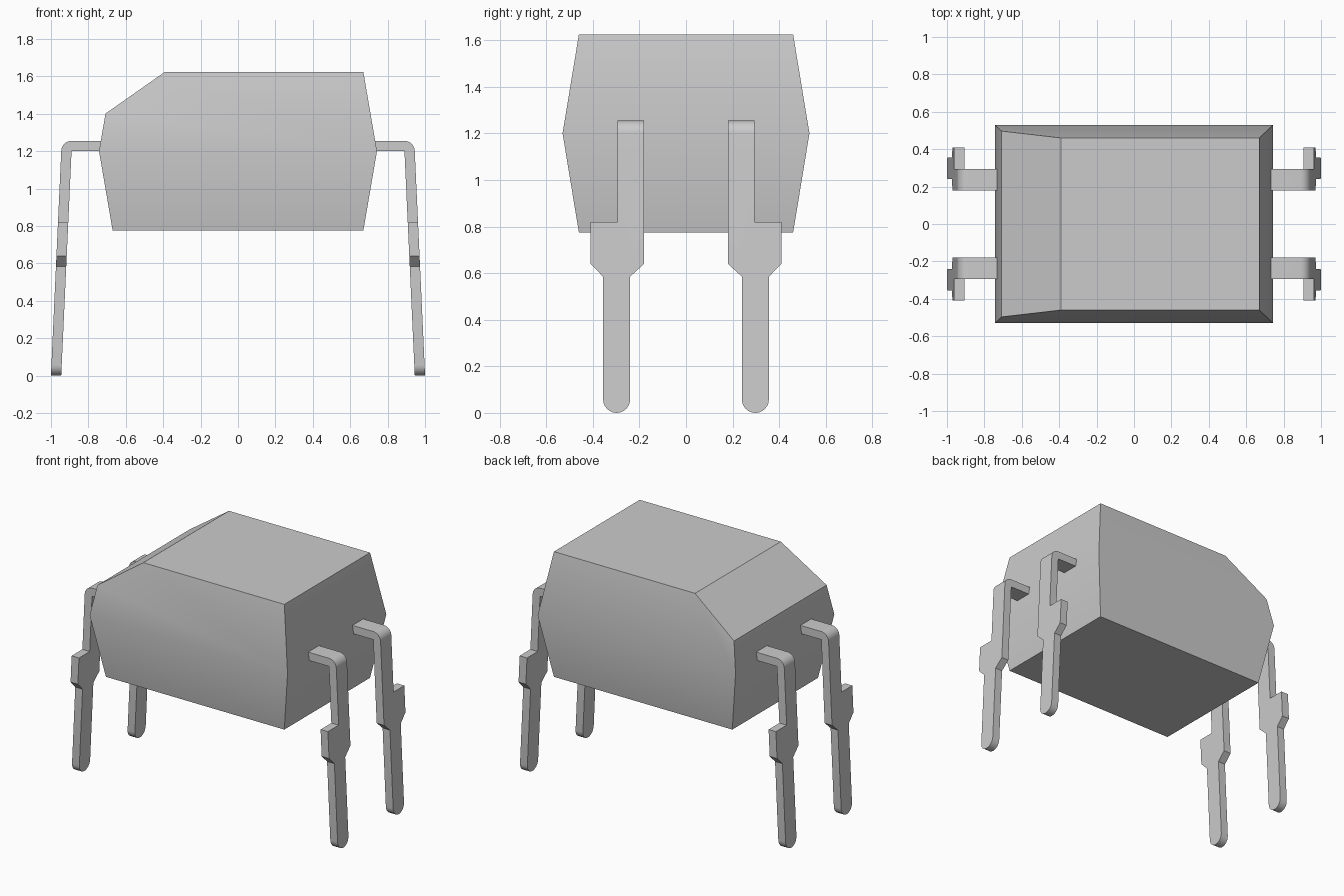
import bpy, bmesh, math
from mathutils import Vector

cube = bpy.data.objects.get("Cube")
if cube:
    bpy.data.objects.remove(cube, do_unlink=True)

grey = bpy.data.materials.new("plain_grey")
grey.use_nodes = True
grey.diffuse_color = (0.6, 0.6, 0.6, 1)
grey.node_tree.nodes["Principled BSDF"].inputs["Base Color"].default_value = grey.diffuse_color


def finish(name, bm):
    """Turn a bmesh into a smooth-shaded object that keeps its sharp edges."""
    bmesh.ops.recalc_face_normals(bm, faces=bm.faces)
    mesh = bpy.data.meshes.new(name)
    bm.to_mesh(mesh)
    bm.free()
    mesh.materials.append(grey)
    mesh.shade_smooth()
    mesh.set_sharp_from_angle(angle=math.radians(30))
    obj = bpy.data.objects.new(name, mesh)
    bpy.context.collection.objects.link(obj)
    return obj


def prism(bm, near, far):
    """Bridge two matching outlines into a closed solid."""
    a = [bm.verts.new(p) for p in near]
    b = [bm.verts.new(p) for p in far]
    bm.faces.new(a)
    bm.faces.new(b[::-1])
    for i in range(len(a)):
        j = (i + 1) % len(a)
        bm.faces.new((a[j], a[i], b[i], b[j]))


# Body: three stacked rectangles, widest at the middle
bm = bmesh.new()
rings = []
for x, y, z in ((0.67, 0.46, 0.775), (0.743, 0.53, 1.2), (0.67, 0.46, 1.625)):
    rings.append([bm.verts.new((sx * x, sy * y, z))
                  for sx, sy in ((-1, -1), (1, -1), (1, 1), (-1, 1))])
bm.faces.new(rings[0])
bm.faces.new(rings[2])
for low, high in zip(rings, rings[1:]):
    for i in range(4):
        j = (i + 1) % 4
        bm.faces.new((low[i], low[j], high[j], high[i]))

# Sloped cut along the upper right end
cut = bmesh.ops.bisect_plane(
    bm, geom=bm.verts[:] + bm.edges[:] + bm.faces[:], dist=0.0001,
    plane_co=Vector((-0.39, 0, 1.625)), plane_no=Vector((-0.225, 0, 0.32)), clear_outer=True)
bmesh.ops.contextual_create(bm, geom=[e for e in cut["geom_cut"] if isinstance(e, bmesh.types.BMEdge)])
finish("body", bm)

# Lead measurements
THICK, BEND_X, BEND_Z = 0.055, 0.89, 1.2
IN_Y, OUT_Y, WIDE_Y = 0.18, 0.295, 0.41
TIP_Y, TIP_R = 0.298, 0.058


def lead(name, sx, sy):
    bm = bmesh.new()

    # Leaning blade with a wide shoulder and a round tip
    outline = [(IN_Y, BEND_Z), (OUT_Y, BEND_Z), (OUT_Y, 0.82), (WIDE_Y, 0.82), (WIDE_Y, 0.64),
               (TIP_Y + TIP_R, 0.585)]
    for i in range(13):
        t = math.pi * i / 12
        outline.append((TIP_Y + TIP_R * math.cos(t), TIP_R - TIP_R * math.sin(t)))
    outline += [(TIP_Y - TIP_R, 0.585), (IN_Y, 0.64)]

    def blade(offset):
        return [(sx * (BEND_X + offset + (BEND_Z - z) * 0.046), sy * y, z) for y, z in outline]
    prism(bm, blade(0), blade(THICK))

    # Arm running into the body, rounded over the bend
    arm = [(0.7, BEND_Z), (BEND_X, BEND_Z)]
    for i in range(9):
        t = math.pi / 2 * i / 8
        arm.append((BEND_X + THICK * math.cos(t), BEND_Z + THICK * math.sin(t)))
    arm.append((0.7, BEND_Z + THICK))
    prism(bm, *[[(sx * x, sy * y, z) for x, z in arm] for y in (IN_Y, OUT_Y)])

    # Weld the two pieces and drop the hidden joint face
    joint = [f for f in bm.faces
             if all(abs(v.co.z - BEND_Z) < 1e-4 and abs(v.co.x) > BEND_X - 1e-4 for v in f.verts)]
    bmesh.ops.delete(bm, geom=joint, context='FACES_ONLY')
    bmesh.ops.remove_doubles(bm, verts=bm.verts, dist=0.0005)
    finish(name, bm)


for side, sx in (("left", 1), ("right", -1)):
    for end, sy in (("front", -1), ("back", 1)):
        lead(f"{end}_{side}_lead", sx, sy)
